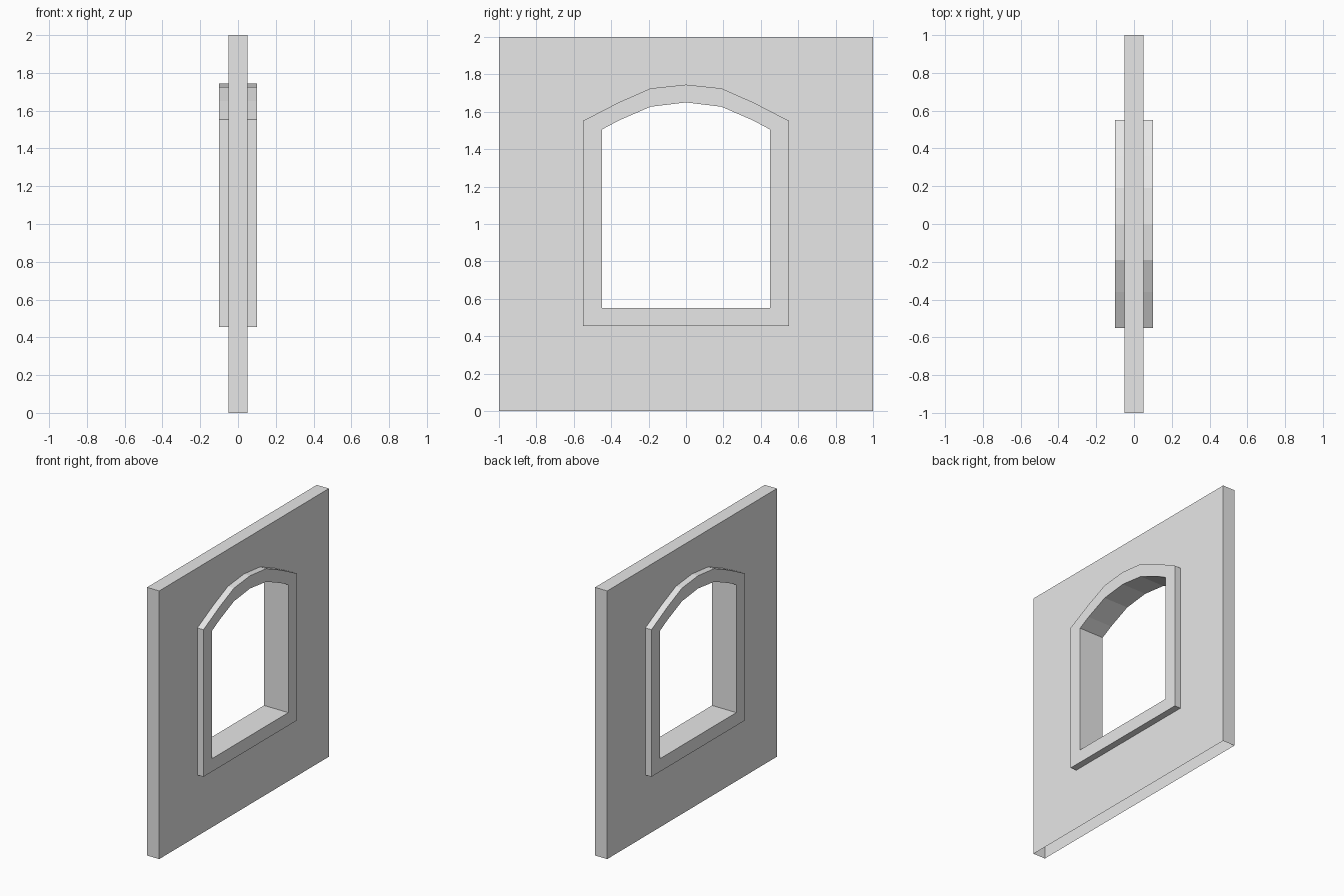
import bpy, bmesh

if "Cube" in bpy.data.objects:
    bpy.data.objects.remove(bpy.data.objects["Cube"])

WALL_X, FRAME_X = 0.05, 0.10

stone = bpy.data.materials.new("light_grey_stone")
stone.diffuse_color = (0.8, 0.8, 0.8, 1.0)
stone.use_nodes = True
stone.node_tree.nodes["Principled BSDF"].inputs["Base Color"].default_value = stone.diffuse_color

# Right halves (y, z) of the arched outlines, bottom to crown
OUTER = [(0.55, 0.455), (0.55, 1.552), (0.36, 1.65), (0.19, 1.725), (0, 1.745)]
INNER = [(0.45, 0.552), (0.45, 1.505), (0.36, 1.553), (0.19, 1.627), (0, 1.65)]


def mirrored(half):
    """Full closed outline from its right half."""
    return half + [(-y, z) for y, z in reversed(half[:-1])]


def face(bm, points):
    bm.faces.new([bm.verts.new(p) for p in points])


def strip(bm, loop_a, loop_b, closed=True):
    """Quads between two outlines of 3D points."""
    n = len(loop_a)
    for i in range(n if closed else n - 1):
        j = (i + 1) % n
        face(bm, [loop_a[i], loop_a[j], loop_b[j], loop_b[i]])


def at_x(outline, x):
    return [(x, y, z) for y, z in outline]


def finish(bm, name):
    bmesh.ops.remove_doubles(bm, verts=bm.verts, dist=1e-5)
    bmesh.ops.recalc_face_normals(bm, faces=bm.faces)
    mesh = bpy.data.meshes.new(name)
    bm.to_mesh(mesh)
    bm.free()
    mesh.materials.append(stone)
    bpy.context.collection.objects.link(bpy.data.objects.new(name, mesh))


outer, inner = mirrored(OUTER), mirrored(INNER)

# Wall panel: two pierced sheets, sides and top, with an open underside
bm = bmesh.new()
half = [(0, 0), (1, 0), (1, 2), (0, 2)] + OUTER[::-1] + [(0, OUTER[0][1])]
for x in (-WALL_X, WALL_X):
    for s in (-1, 1):
        face(bm, [(x, s * y, z) for y, z in half])
rim = [(1, 0), (1, 2), (0, 2), (-1, 2), (-1, 0)]
strip(bm, at_x(rim, -WALL_X), at_x(rim, WALL_X), closed=False)
finish(bm, "wall_panel")

# Window surround: raised ring on both sides and the through reveal
bm = bmesh.new()
for s in (-1, 1):
    strip(bm, at_x(outer, s * WALL_X), at_x(outer, s * FRAME_X))
    strip(bm, at_x(outer, s * FRAME_X), at_x(inner, s * FRAME_X))
strip(bm, at_x(inner, -FRAME_X), at_x(inner, FRAME_X))
finish(bm, "window_surround")
